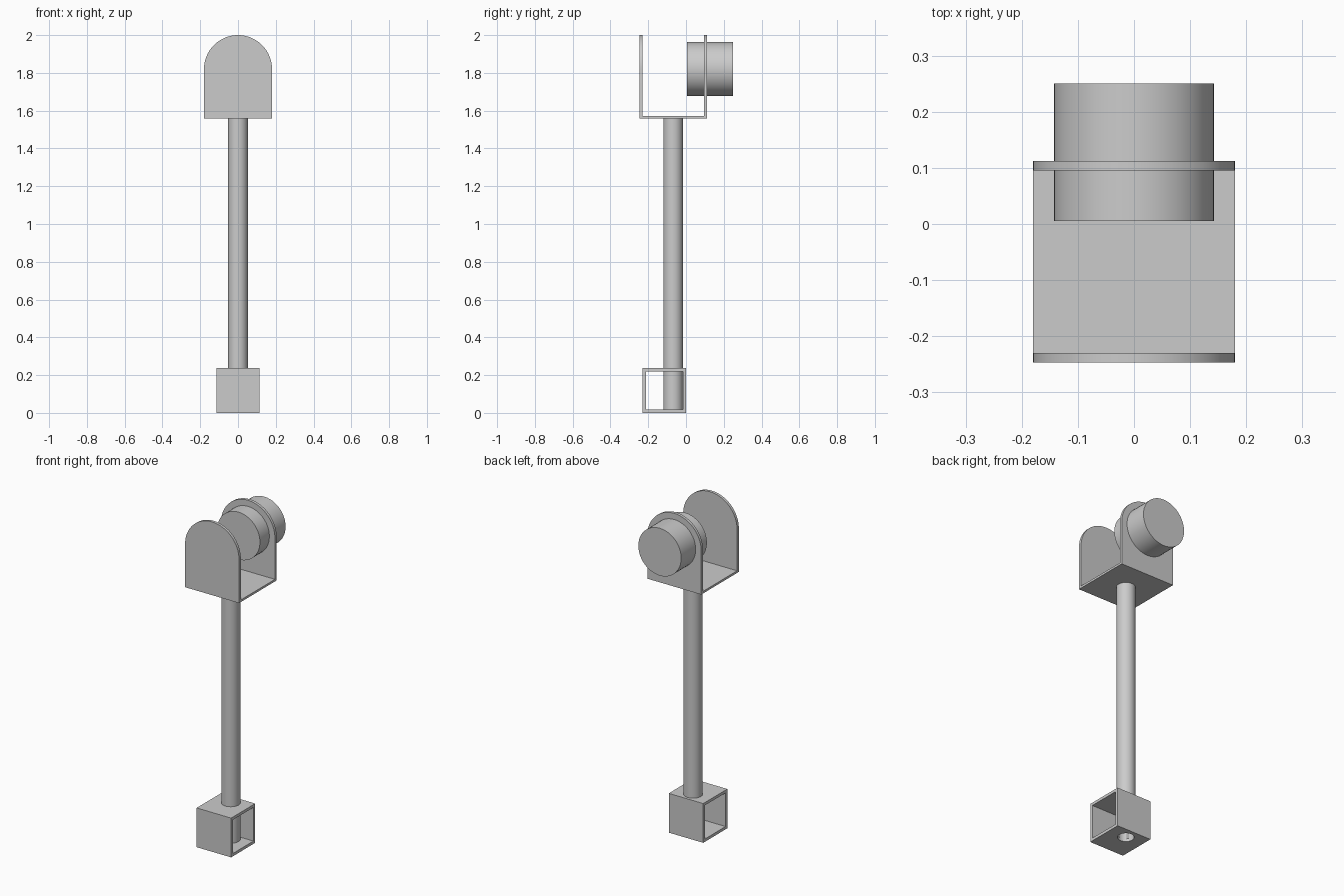
import bpy, bmesh, math
from mathutils import Matrix, Vector

cube = bpy.data.objects.get("Cube")
if cube:
    bpy.data.objects.remove(cube, do_unlink=True)

# One plain grey for the whole model
GREY = (0.6, 0.6, 0.6, 1)
grey = bpy.data.materials.new("plain_grey")
grey.use_nodes = True
grey.diffuse_color = GREY
grey.node_tree.nodes["Principled BSDF"].inputs["Base Color"].default_value = GREY


def finish(bm, name, smooth=False):
    bmesh.ops.recalc_face_normals(bm, faces=bm.faces)
    mesh = bpy.data.meshes.new(name)
    bm.to_mesh(mesh)
    bm.free()
    mesh.materials.append(grey)
    ob = bpy.data.objects.new(name, mesh)
    bpy.context.collection.objects.link(ob)
    if smooth:
        bpy.ops.object.select_all(action="DESELECT")
        ob.select_set(True)
        bpy.context.view_layer.objects.active = ob
        bpy.ops.object.shade_smooth_by_angle(angle=math.radians(30))
    return ob


def box(name, lo, hi):
    lo, hi = Vector(lo), Vector(hi)
    bm = bmesh.new()
    bmesh.ops.create_cube(bm, size=1, matrix=Matrix.Translation((lo + hi) / 2)
                          @ Matrix.Diagonal((*(hi - lo), 1)))
    return finish(bm, name)


def extrude(name, points, offset, smooth=False):
    """Close a planar outline and push it along the offset."""
    bm = bmesh.new()
    face = bm.faces.new([bm.verts.new(p) for p in points])
    new = bmesh.ops.extrude_face_region(bm, geom=[face])["geom"]
    moved = [v for v in new if isinstance(v, bmesh.types.BMVert)]
    bmesh.ops.translate(bm, verts=moved, vec=offset)
    return finish(bm, name, smooth)


def circle(radius, steps=48):
    return [(radius * math.cos(math.tau * i / steps),
             radius * math.sin(math.tau * i / steps)) for i in range(steps)]


def cut(target, cutter):
    mod = target.modifiers.new("cut", "BOOLEAN")
    mod.operation = "DIFFERENCE"
    mod.solver = "EXACT"
    mod.object = cutter
    bpy.context.view_layer.objects.active = target
    bpy.ops.object.modifier_apply(modifier=mod.name)


POLE_Y, POLE_R, BORE_R = -0.068, 0.052, 0.045
BASE_Z, HEAD_Z = 0.237, 1.558
HALF, AXIS_Z = 0.18, 1.82
WALL = 0.017

# Square sleeve at the foot, open on both sides
sleeve = box("foot_sleeve", (-0.115, -0.23, 0), (0.115, 0, BASE_Z))
opening = box("sleeve_opening", (-0.2, -0.23 + WALL, WALL),
              (0.2, -WALL, BASE_Z - WALL))

# Hollow pole, open at the bottom of the sleeve
pole = extrude("pole", [(x, POLE_Y + y, WALL) for x, y in circle(POLE_R)],
               (0, 0, HEAD_Z - WALL), True)
bore = extrude("pole_bore", [(x, POLE_Y + y, -0.1) for x, y in circle(BORE_R)],
               (0, 0, HEAD_Z + 0.1), True)
cut(sleeve, opening)
cut(sleeve, bore)
cut(pole, bore)
for helper in (opening, bore):
    bpy.data.objects.remove(helper, do_unlink=True)

# U-shaped head: floor plate between two round-topped walls
box("head_floor", (-HALF, -0.247 + WALL, HEAD_Z), (HALF, 0.095, HEAD_Z + 0.013))
arch = [(-HALF, HEAD_Z), (HALF, HEAD_Z)]
arch += [(HALF * math.cos(math.pi * i / 32), AXIS_Z + HALF * math.sin(math.pi * i / 32))
         for i in range(33)]
for name, y in (("head_front_wall", -0.247), ("head_back_wall", 0.095)):
    extrude(name, [(x, y, z) for x, z in arch], (0, WALL, 0), True)

# Round drum passing through the back wall
extrude("drum", [(x, 0.005, AXIS_Z + z) for x, z in circle(0.143)], (0, 0.245, 0), True)
